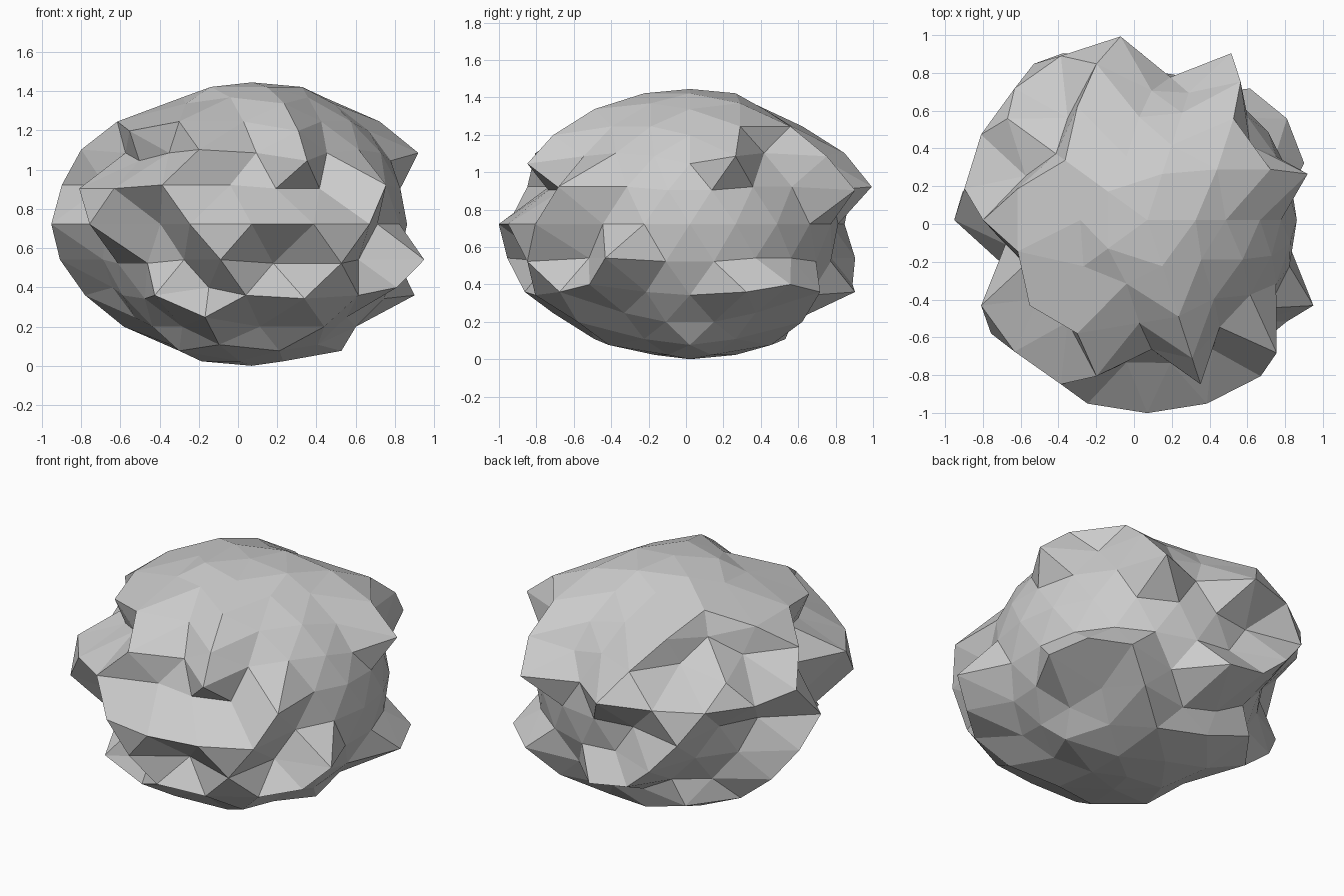
import bpy, bmesh, math

if "Cube" in bpy.data.objects:
    bpy.data.objects.remove(bpy.data.objects["Cube"])

# Rings of the sphere, keyed by (ring from pole, side): compass angles that are dented inward
DENTS = {
    (2, 1): (0, 72, 108, 180, -144, -108, -36),
    (3, 1): (-94, -50, -22, 0, 72, 94, 144),
    (4, 1): (-162, -144, -126, -90, -54, -36, -18, 0, 36, 72, 90, 126, 162),
    (5, 1): (-170, -98, -81, -62, -26, -9, 9, 26, 46, 81),
    (6, 0): (-162, -126, -36, -18, 0, 18, 36, 54, 72, 90, 108, 144, 162),
    (5, -1): (-170, -154, -134, -117, -82, -45, -10, 10, 26, 45, 62, 82, 98, 134, 154),
    (4, -1): (-162, -144, -108, -18, 0, 72, 126, 144, 180),
    (3, -1): (-158, -130, -86, -36, -14, 14, 36, 86, 108, 180),
    (2, -1): (-36, 36, 180),
    (1, -1): (-108, -36, 36),
}
RADIUS, HALF_HEIGHT, DENT = 1.022, 0.7225, 0.775
CENTRE_X, CENTRE_Y = 0.07, 0.021


def ring_of(z):
    a = abs(z)
    for i, limit in enumerate((0.99, 0.93, 0.82, 0.6, 0.4, 0.1)):
        if a > limit:
            return i, (1 if z > 0 else -1)
    return 6, 0


def is_dented(co):
    angle = math.degrees(math.atan2(co.y, co.x))
    return any(abs((angle - d + 180) % 360 - 180) < 2
               for d in DENTS.get(ring_of(co.z), ()))


# Boulder: squashed icosphere with chipped hollows
bm = bmesh.new()
bmesh.ops.create_icosphere(bm, subdivisions=3, radius=1.0)
for v in bm.verts:
    k = RADIUS * (DENT if is_dented(v.co) else 1.0)
    v.co = (CENTRE_X + v.co.x * k, CENTRE_Y + v.co.y * k,
            HALF_HEIGHT * (1 + v.co.z))
bmesh.ops.recalc_face_normals(bm, faces=bm.faces)
mesh = bpy.data.meshes.new("boulder")
bm.to_mesh(mesh)
bm.free()
bpy.context.collection.objects.link(bpy.data.objects.new("boulder", mesh))
